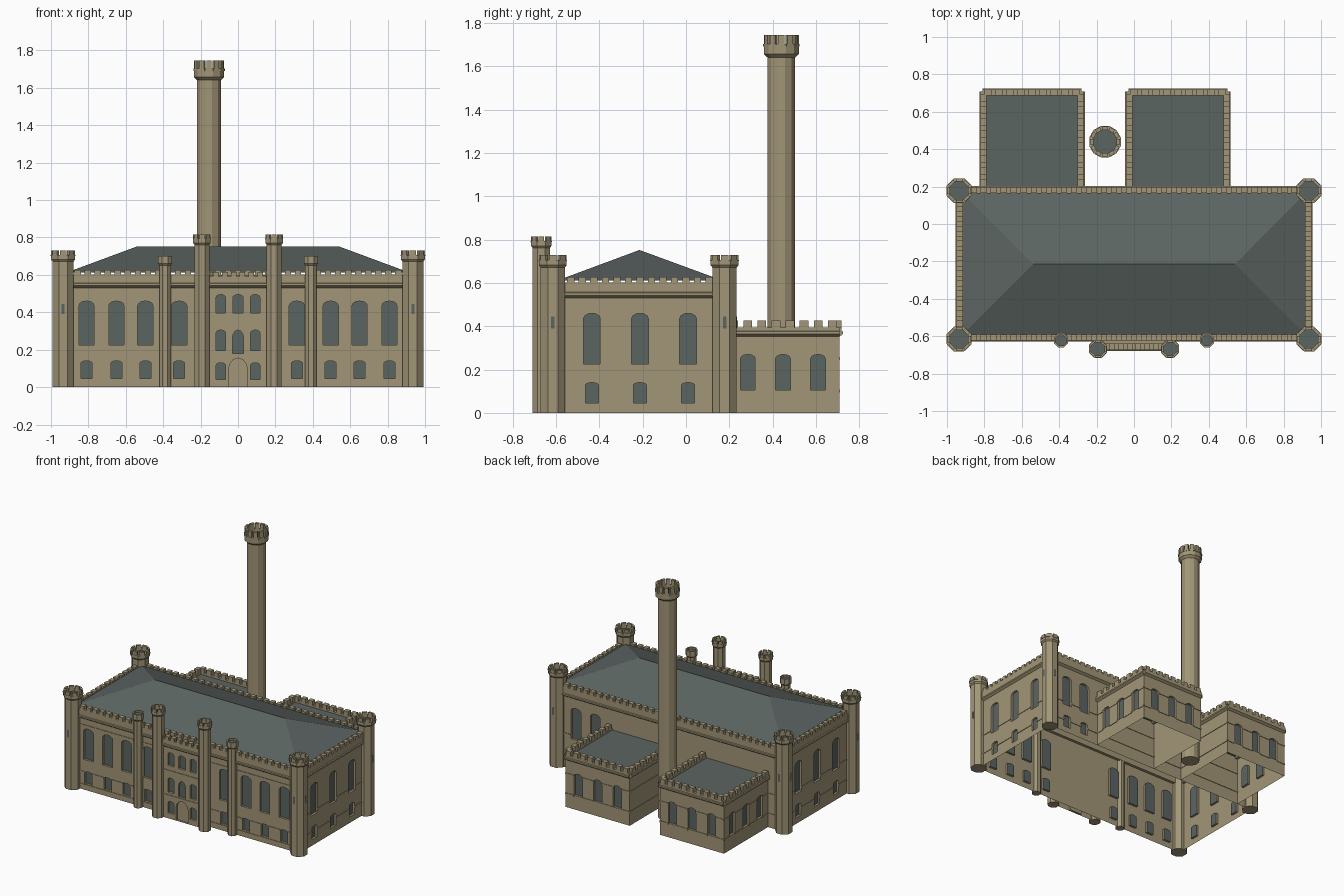
import bpy, bmesh, math
from mathutils import Matrix, Vector

old = bpy.data.objects.get("Cube")
if old:
    bpy.data.objects.remove(old)


def material(name, rgb):
    m = bpy.data.materials.new(name)
    m.use_nodes = True
    m.diffuse_color = (*rgb, 1)
    m.node_tree.nodes["Principled BSDF"].inputs["Base Color"].default_value = (*rgb, 1)
    return m


STONE = material("tan_stone", (0.36, 0.305, 0.185))
SLATE = material("slate_grey", (0.105, 0.128, 0.122))


def finish(bm, name, matrix=Matrix()):
    mesh = bpy.data.meshes.new(name)
    bm.to_mesh(mesh)
    bm.free()
    mesh.materials.append(STONE)
    mesh.materials.append(SLATE)
    ob = bpy.data.objects.new(name, mesh)
    ob.matrix_world = matrix
    bpy.context.collection.objects.link(ob)
    return ob


def frame(x, y, turn):
    """Wall frame: local x runs along the wall, local -y points outward."""
    return Matrix.Translation((x, y, 0)) @ Matrix.Rotation(math.radians(turn), 4, "Z")


def prism(bm, profile, u0, u1):
    """Extrude a (depth, height) profile along the wall."""
    a, b = ([bm.verts.new((u, y, z)) for y, z in profile] for u in (u0, u1))
    faces = [bm.faces.new(a), bm.faces.new(b[::-1])]
    for i in range(len(a)):
        j = (i + 1) % len(a)
        faces.append(bm.faces.new((a[j], a[i], b[i], b[j])))
    bmesh.ops.recalc_face_normals(bm, faces=faces)


def block(bm, u0, u1, y0, y1, z0, z1):
    prism(bm, [(y0, z0), (y1, z0), (y1, z1), (y0, z1)], u0, u1)


def arch(u, z0, z1, width, rise):
    """Opening outline, anticlockwise from outside."""
    w, pts = width / 2, [(u - width / 2, z0), (u + width / 2, z0)]
    for i in range(7):
        t = math.pi * i / 6
        pts.append((u + w * math.cos(t), z1 - rise + rise * math.sin(t)))
    return pts


def wall(name, fr, length, height, openings=(), bands=(), door=None):
    """Wall sheet with recessed openings and thin string courses between them."""
    bm = bmesh.new()
    h = length / 2
    loops = [[(-h, 0), (h, 0), (h, height), (-h, height)]]
    loops += [arch(*o) for o in openings]
    edges, holes = [], []
    for loop in loops:
        vs = [bm.verts.new((u, 0, z)) for u, z in loop]
        edges += [bm.edges.new((vs[i - 1], vs[i])) for i in range(len(vs))]
        holes.append(vs)
    bmesh.ops.triangle_fill(bm, use_beauty=True, edges=edges, normal=(0, -1, 0))
    bm.normal_update()
    for f in bm.faces:
        if f.normal.y > 0:
            f.normal_flip()
    for k, vs in enumerate(holes[1:]):
        back = [bm.verts.new(v.co + Vector((0, 0.016, 0))) for v in vs]
        for i in range(len(vs)):
            bm.faces.new((vs[i - 1], vs[i], back[i], back[i - 1]))
        bm.faces.new(back).material_index = 0 if k == door else 1
    for z in bands:
        cuts = sorted((o[0] - o[3] / 2, o[0] + o[3] / 2) for o in openings
                      if o[1] < z + 0.012 and o[2] > z)
        start = -h
        for c0, c1 in cuts + [(h, h)]:
            if c0 - start > 0.005:
                block(bm, start, c0, -0.004, 0, z, z + 0.012)
            start = c1
    return finish(bm, name, fr)


def parapet(name, fr, length, z, top, tooth, pitch):
    """Sloped cornice, parapet and a row of merlons."""
    bm = bmesh.new()
    h = length / 2
    prism(bm, [(0, z - 0.015), (-0.017, z - 0.003), (-0.017, z + 0.008), (-0.011, z + 0.012),
               (-0.011, top), (0.022, top), (0.022, z), (0, z)], -h, h)
    n = round(length / pitch)
    step = length / n
    for i in range(n):
        u = -h + (i + 0.5) * step
        block(bm, u - 0.31 * step, u + 0.31 * step, -0.011, 0.022, top, tooth)
    return finish(bm, name, fr)


def tower(name, x, y, sides, shaft, crown, z0, z1, merlons=True, slits=()):
    """Many-sided shaft with a flared hollow crown; radii are measured to the flats."""
    bm = bmesh.new()
    d = z1 - z0
    top = z0 + 0.58 * d if merlons else z1
    prof = [(shaft, 0), (shaft, z0 - 0.004), (crown, z0 + 0.12 * d), (crown, top),
            (crown * 0.76, top), (crown * 0.76, top - 0.3 * d)]
    rings = []
    for r, z in prof:
        rc = r / math.cos(math.pi / sides)
        angs = [(i + 0.5) * math.tau / sides for i in range(sides)]
        rings.append([bm.verts.new((rc * math.cos(a), rc * math.sin(a), z)) for a in angs])
    for lo, hi in zip(rings, rings[1:]):
        for i in range(sides):
            bm.faces.new((lo[i - 1], lo[i], hi[i], hi[i - 1]))
    bm.faces.new(rings[0][::-1])
    bm.faces.new(rings[-1]).material_index = 1

    def side_block(angle, width, r0, r1, za, zb, mat):
        n = len(bm.verts)
        m = len(bm.faces)
        block(bm, -width, width, -r1, -r0, za, zb)
        bm.verts.ensure_lookup_table()
        bm.faces.ensure_lookup_table()
        bmesh.ops.rotate(bm, verts=bm.verts[n:], matrix=Matrix.Rotation(angle, 3, "Z"))
        for f in bm.faces[m:]:
            f.material_index = mat

    if merlons:
        half = crown * math.tan(math.pi / sides)
        for i in range(sides):
            side_block(math.tau * i / sides, half * 0.66, crown * 0.76, crown, top, z1, 0)
            side_block(math.tau * i / sides, half, crown * 0.9, crown * 1.04,
                       top - 0.12 * d, top, 0)
    for deg in slits:
        side_block(math.radians(deg), 0.008, shaft - 0.004, shaft + 0.001, 0.39, 0.445, 1)
    return finish(bm, name, Matrix.Translation((x, y, 0)))


def window_pair(u, small=0.06, big=0.082):
    return [(u, 0.225, 0.46, big, 0.025), (u, 0.045, 0.14, small, 0.012)]


def surface(name, pts, faces, mat=1):
    bm = bmesh.new()
    vs = [bm.verts.new(p) for p in pts]
    for f in faces:
        bm.faces.new([vs[i] for i in f]).material_index = mat
    return finish(bm, name)


# Main hall walls and parapets
X, FRONT, BACK = 0.937, -0.612, 0.187
MID, DEPTH = (FRONT + BACK) / 2, BACK - FRONT
front_windows = [w for u in (0.81, 0.65, 0.495, 0.315) for s in (-1, 1) for w in window_pair(s * u)]
side_windows = [w for u in (-0.222, 0, 0.222) for w in window_pair(u, 0.06, 0.077)]
back_windows = [w for u in (-0.62, -0.78) for w in window_pair(u)]
for part, x, y, turn, length, openings, bands in (
        ("front", 0, FRONT, 0, 2 * X, front_windows, (0.125, 0.03, 0.475)),
        ("left", X, MID, 90, DEPTH, side_windows, (0.095, 0.245)),
        ("back", 0, BACK, 180, 2 * X, back_windows, (0.095, 0.245)),
        ("right", -X, MID, 270, DEPTH, side_windows, (0.095, 0.245))):
    fr = frame(x, y, turn)
    wall("hall_wall_" + part, fr, length, 0.6, openings, bands)
    parapet("hall_parapet_" + part, fr, length, 0.545, 0.603, 0.627, 0.053)

# Hipped roof
rx, ry0, ry1, ridge = 0.918, -0.592, 0.167, -0.215
surface("hall_roof",
        [(-rx, ry0, 0.612), (rx, ry0, 0.612), (rx, ry1, 0.612), (-rx, ry1, 0.612),
         (-0.54, ridge, 0.752), (0.54, ridge, 0.752)],
        [(0, 1, 5, 4), (1, 2, 5), (2, 3, 4, 5), (3, 0, 4)])

# Entrance bay with its door
bay_y = -0.662
bay = [(0, 0, 0.155, 0.1, 0.06), (0, 0.18, 0.305, 0.06, 0.045), (0, 0.395, 0.495, 0.055, 0.015)]
for s in (-0.092, 0.092):
    bay += [(s, 0.04, 0.13, 0.05, 0.012), (s, 0.195, 0.305, 0.05, 0.015),
            (s, 0.395, 0.495, 0.05, 0.015)]
bay[0] = (0, 0.002, 0.155, 0.1, 0.06)
wall("entrance_wall", frame(0, bay_y, 0), 0.38, 0.6, bay, (0.165, 0.35), door=0)
parapet("entrance_parapet", frame(0, bay_y, 0), 0.38, 0.545, 0.59, 0.615, 0.045)
surface("entrance_roof", [(-0.19, bay_y, 0.575), (0.19, bay_y, 0.575),
                          (0.19, FRONT, 0.575), (-0.19, FRONT, 0.575)], [(0, 1, 2, 3)], 0)
for s in (-1, 1):
    surface("entrance_side", [(s * 0.19, bay_y, 0), (s * 0.19, FRONT, 0),
                              (s * 0.19, FRONT, 0.59), (s * 0.19, bay_y, 0.59)],
            [(0, 1, 2, 3)[::s]], 0)

# Towers
for s in (-1, 1):
    side = 90 if s > 0 else 270
    tower("corner_tower_front", s * 0.935, -0.615, 8, 0.056, 0.064, 0.675, 0.73, slits=(0, side))
    tower("corner_tower_back", s * 0.935, 0.178, 8, 0.056, 0.064, 0.675, 0.73, slits=(180, side))
    tower("entrance_tower", s * 0.193, -0.668, 8, 0.04, 0.047, 0.765, 0.815)
    tower("front_turret", s * 0.39, -0.622, 8, 0.031, 0.038, 0.655, 0.702, merlons=False)

# Chimney stack
tower("chimney", -0.155, 0.44, 12, 0.064, 0.081, 1.645, 1.745)

# Rear wings
END = 0.708
for x0, x1, outer in ((-0.81, -0.28, -1), (-0.03, 0.5, 1)):
    xc, yc, w, d = (x0 + x1) / 2, (BACK + END) / 2, x1 - x0, END - BACK
    row = [(u, 0.105, 0.27, 0.068, 0.02) for u in (-0.162, 0, 0.162)]
    for part, x, y, turn, length, windows in (
            ("back", xc, END, 180, w, row),
            ("left", x1, yc, 90, d, row if outer > 0 else []),
            ("right", x0, yc, 270, d, row if outer < 0 else [])):
        fr = frame(x, y, turn)
        wall("wing_wall_" + part, fr, length, 0.385, windows, (0.095, 0.245))
        parapet("wing_parapet_" + part, fr, length, 0.367, 0.395, 0.427, 0.062)
    surface("wing_roof", [(x0, BACK, 0.382), (x1, BACK, 0.382), (x1, END, 0.382),
                          (x0, END, 0.382)], [(0, 1, 2, 3)])
